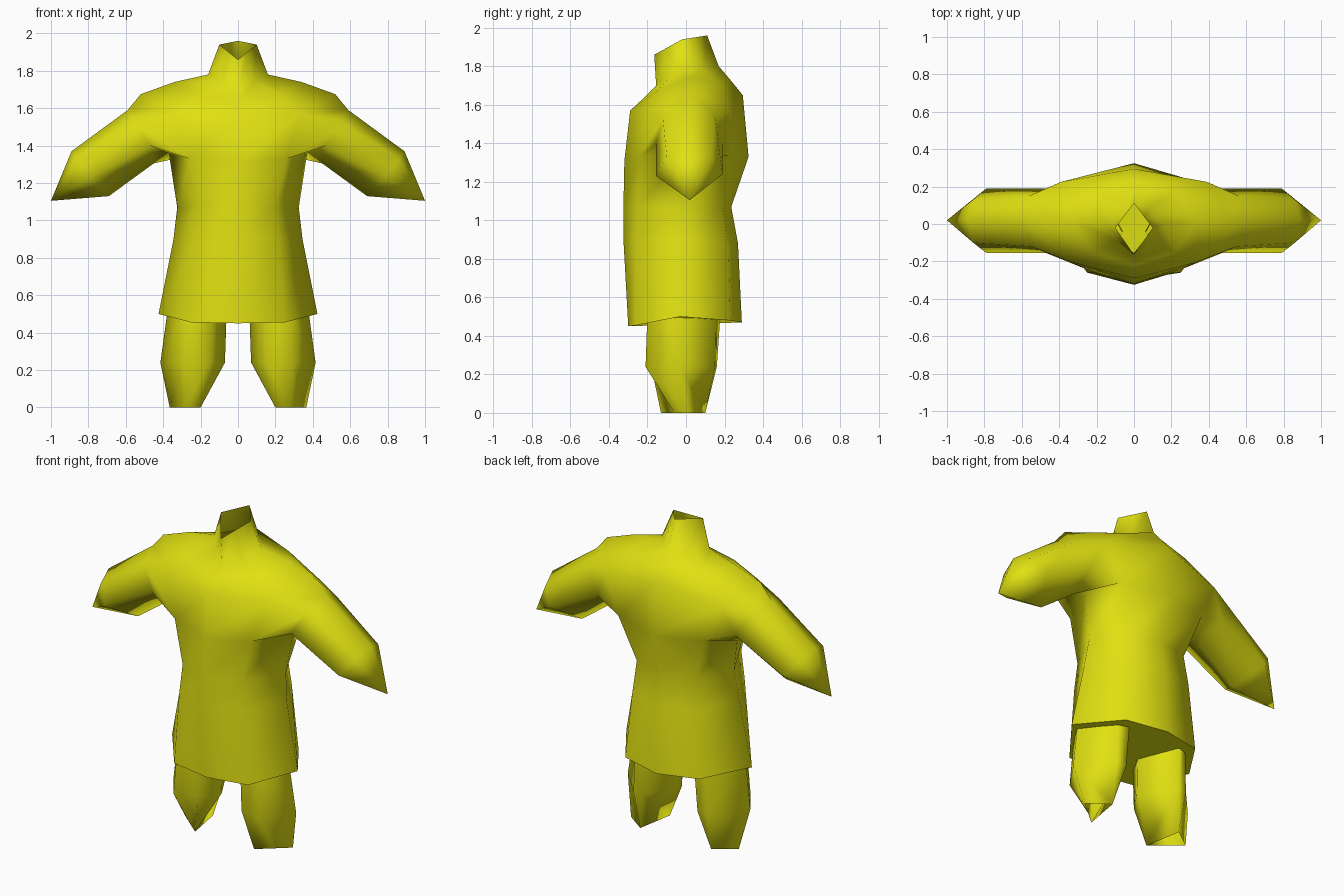
import bpy, bmesh

if "Cube" in bpy.data.objects:
    bpy.data.objects.remove(bpy.data.objects["Cube"])

yellow = bpy.data.materials.new("yellow_cloth")
yellow.diffuse_color = (0.75, 0.75, 0.006, 1)
yellow.use_nodes = True
yellow.node_tree.nodes["Principled BSDF"].inputs["Base Color"].default_value = yellow.diffuse_color


def bridge(bm, a, b, skip=()):
    """Join two equal vertex loops with smooth quads."""
    n = len(a)
    for i in range(n):
        if i not in skip:
            j = (i + 1) % n
            bm.faces.new((a[i], a[j], b[j], b[i])).smooth = True


def add_loop(bm, ring):
    return [bm.verts.new(p) for p in ring]


def finish(name, bm):
    """Weld repeated points and turn the bmesh into an object."""
    bmesh.ops.remove_doubles(bm, verts=bm.verts, dist=0.0005)
    bmesh.ops.recalc_face_normals(bm, faces=bm.faces)
    me = bpy.data.meshes.new(name)
    bm.to_mesh(me)
    bm.free()
    me.materials.append(yellow)
    ob = bpy.data.objects.new(name, me)
    bpy.context.collection.objects.link(ob)
    return ob


def whole(half):
    """Complete a half ring (front centre to back centre) across x = 0."""
    return half + [(-x, y, z) for x, y, z in half[-2:0:-1]]


# tunic body: hem, hips, waist, chest, shoulders, yoke, collar base, collar rim
CHEST, SHOULDER = 3, 4
body = [
    [(0, -.30, .45), (.25, -.26, .455), (.425, -.03, .50), (.25, .23, .48), (0, .29, .47)],
    [(0, -.325, .90), (.215, -.26, .90), (.345, -.02, .90), (.21, .22, .88), (0, .27, .88)],
    [(0, -.325, 1.07), (.20, -.25, 1.07), (.325, 0, 1.07), (.20, .19, 1.07), (0, .235, 1.07)],
    [(0, -.32, 1.31), (.26, -.24, 1.33), (.37, .02, 1.36), (.29, .24, 1.34), (0, .325, 1.33)],
    [(0, -.29, 1.57), (.33, -.205, 1.57), (.52, .02, 1.675), (.39, .225, 1.57), (0, .295, 1.65)],
    [(0, -.22, 1.635), (.22, -.15, 1.67), (.34, .02, 1.74), (.22, .18, 1.71), (0, .23, 1.73)],
    [(0, -.155, 1.70), (.085, -.09, 1.74), (.16, 0, 1.78), (.085, .09, 1.79), (0, .17, 1.80)],
    [(0, -.165, 1.86), (.05, -.092, 1.90), (.10, -.02, 1.94), (.05, .045, 1.95), (0, .11, 1.96)],
]
# sleeve sections: top, back upper, back lower, bottom, front lower, front upper
sleeve = [
    [(.59, .02, 1.59), (.56, .15, 1.54), (.47, .19, 1.40),
     (.45, .02, 1.305), (.47, -.155, 1.40), (.55, -.12, 1.53)],
    [(.89, .02, 1.37), (.86, .13, 1.33), (.79, .19, 1.24),
     (.69, .02, 1.13), (.79, -.155, 1.23), (.86, -.10, 1.33)],
    [(1.0, .02, 1.105)] * 6,
]

bm = bmesh.new()
loops = [add_loop(bm, whole(h)) for h in body]
for k in range(len(loops) - 1):
    # leave armholes between chest and shoulders
    bridge(bm, loops[k], loops[k + 1], (1, 2, 5, 6) if k == CHEST else ())
bm.faces.new(loops[0][::-1])

# sleeves grow out of the armholes, one per side
for side, (front, mid, back) in ((1, (1, 2, 3)), (-1, (7, 6, 5))):
    lo, hi = loops[CHEST], loops[SHOULDER]
    prev = [hi[mid], hi[back], lo[back], lo[mid], lo[front], hi[front]]
    for ring in sleeve:
        nxt = add_loop(bm, [(side * x, y, z) for x, y, z in ring])
        bridge(bm, prev, nxt)
        prev = nxt
finish("tunic", bm)

# trouser legs: hidden top, knee, narrow three-cornered ankle
legs = [
    [(.06, -.04, .53), (.14, -.18, .53), (.27, -.20, .53),
     (.375, -.04, .53), (.24, .155, .53), (.18, .18, .53)],
    [(.07, -.06, .24), (.15, -.18, .24), (.29, -.21, .24),
     (.415, -.03, .24), (.25, .15, .24), (.19, .16, .24)],
    [(.20, -.13, 0), (.20, -.13, 0), (.283, -.06, 0),
     (.365, .01, 0), (.24, .10, 0), (.24, .10, 0)],
]
bm = bmesh.new()
loops = [add_loop(bm, r) for r in legs]
for a, b in zip(loops, loops[1:]):
    bridge(bm, a, b)
finish("trouser_legs", bm).modifiers.new("mirror", 'MIRROR').use_mirror_merge = False
